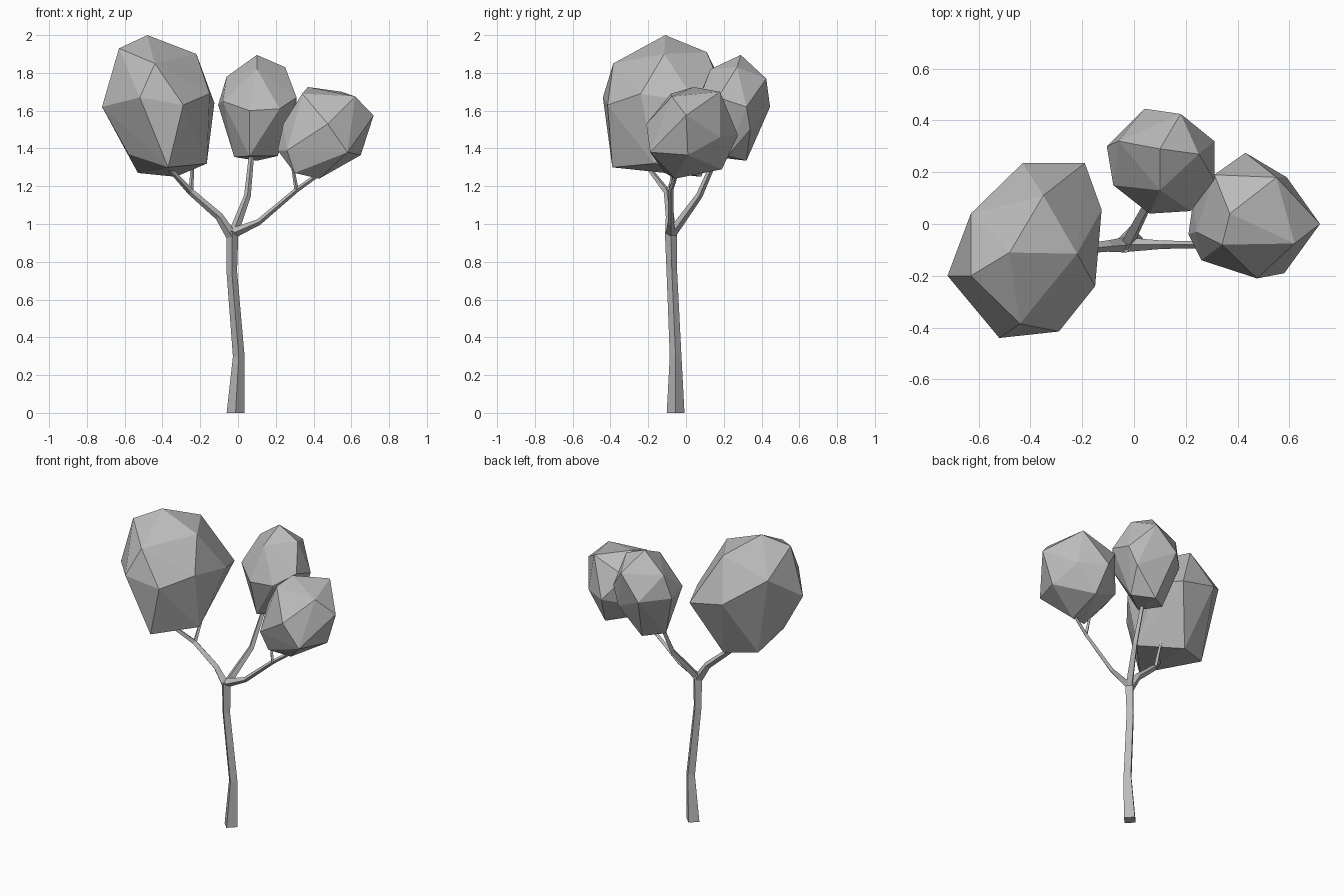
import bpy
import bmesh
import math
from mathutils import Vector

default_cube = bpy.data.objects.get("Cube")
if default_cube:
    bpy.data.objects.remove(default_cube, do_unlink=True)

# One plain grey for wood and foliage
grey = bpy.data.materials.new("plain_grey")
grey.use_nodes = True
grey_value = (0.5, 0.5, 0.5, 1)
grey.diffuse_color = grey_value
grey.node_tree.nodes["Principled BSDF"].inputs["Base Color"].default_value = grey_value


def finish_object(name, mesh_builder):
    """Turn a bmesh into a flat shaded object with the grey material."""
    bmesh.ops.recalc_face_normals(mesh_builder, faces=mesh_builder.faces[:])
    mesh = bpy.data.meshes.new(name)
    mesh_builder.to_mesh(mesh)
    mesh_builder.free()
    mesh.materials.append(grey)
    tree_part = bpy.data.objects.new(name, mesh)
    bpy.context.collection.objects.link(tree_part)
    return tree_part


def make_limb(name, path, sides=4):
    """Sweep a tapering square section along (x, y, z, radius) stations."""
    builder = bmesh.new()
    centres = [Vector(station[:3]) for station in path]
    rings = []
    for index, station in enumerate(path):
        before = centres[max(index - 1, 0)]
        after = centres[min(index + 1, len(path) - 1)]
        direction = (after - before).normalized()
        if index == 0 and station[2] == 0:
            direction = Vector((0, 0, 1))  # level cut at the ground
        turn = Vector((0, 0, 1)).rotation_difference(direction)
        ring = []
        for side in range(sides):
            angle = math.tau * side / sides
            spoke = Vector((math.cos(angle), math.sin(angle), 0)) * station[3]
            ring.append(builder.verts.new(centres[index] + turn @ spoke))
        rings.append(ring)
    for lower, upper in zip(rings, rings[1:]):
        for side in range(sides):
            following = (side + 1) % sides
            builder.faces.new((lower[side], lower[following],
                               upper[following], upper[side]))
    builder.faces.new(rings[0][::-1])
    builder.faces.new(rings[-1])
    return finish_object(name, builder)


def make_crown(name, corners):
    """Wrap a faceted shell around the corner points of a leaf mass."""
    builder = bmesh.new()
    for corner in corners:
        builder.verts.new(corner)
    hull = bmesh.ops.convex_hull(builder, input=builder.verts[:])
    leftover = [item for item in hull["geom_interior"]
                if isinstance(item, bmesh.types.BMVert)]
    bmesh.ops.delete(builder, geom=leftover, context="VERTS")
    return finish_object(name, builder)


# Trunk
make_limb("trunk", [(-.013, -.055, 0, .047), (.004, -.055, .3, .031),
                    (-.033, -.075, .75, .028), (-.03, -.08, .96, .032)])

# Main branches
make_limb("right_branch", [(-.03, -.08, .93, .03), (-.1, -.085, 1.04, .022),
                           (-.25, -.1, 1.17, .018), (-.37, -.2, 1.3, .012)])
make_limb("left_branch", [(-.03, -.08, .95, .028), (.11, -.08, 1.01, .016),
                          (.31, -.08, 1.18, .013), (.48, -.04, 1.3, .01)])
make_limb("back_branch", [(-.025, -.075, .95, .026), (.05, .07, 1.15, .018),
                          (.075, .18, 1.4, .013)])

# Thin twigs
make_limb("right_twig", [(-.25, -.1, 1.16, .013), (-.24, -.03, 1.32, .009)])
make_limb("left_twig", [(.31, -.08, 1.18, .011), (.29, -.07, 1.3, .008)])

# Large crown on the right branch
make_crown("right_crown", [
    (-.48, -.11, 2), (-.63, -.2, 1.93), (-.44, -.385, 1.85), (-.22, -.115, 1.9),
    (-.35, .11, 1.91), (-.52, -.44, 1.67), (-.29, -.415, 1.63), (-.72, -.2, 1.62),
    (-.15, -.24, 1.69), (-.125, .055, 1.64), (-.19, .235, 1.6), (-.43, .235, 1.65),
    (-.63, .04, 1.79), (-.37, -.39, 1.3), (-.58, -.2, 1.37), (-.53, 0, 1.27),
    (-.33, .08, 1.25), (-.165, -.17, 1.32)])

# Tall crown on the back branch
make_crown("back_crown", [
    (.1, .29, 1.895), (-.06, .32, 1.78), (.1, .13, 1.82), (.25, .27, 1.83),
    (.18, .425, 1.77), (.04, .445, 1.62), (-.105, .3, 1.63), (-.08, .15, 1.65),
    (.06, .04, 1.6), (.22, .05, 1.61), (.31, .17, 1.67), (.31, .32, 1.62),
    (-.02, .24, 1.355), (.1, .32, 1.335), (.06, .11, 1.36), (.21, .22, 1.36),
    (.26, .34, 1.5)])

# Low crown on the left branch
make_crown("left_crown", [
    (.37, .04, 1.725), (.55, .18, 1.7), (.62, -.075, 1.675), (.718, 0, 1.575),
    (.475, -.21, 1.53), (.34, -.08, 1.69), (.24, -.03, 1.53), (.43, .275, 1.47),
    (.23, .1, 1.41), (.21, -.04, 1.39), (.26, -.14, 1.39), (.58, -.19, 1.38),
    (.65, .01, 1.365), (.43, -.06, 1.24), (.3, -.11, 1.27), (.46, .19, 1.29),
    (.31, .19, 1.62), (.59, .18, 1.46)])
